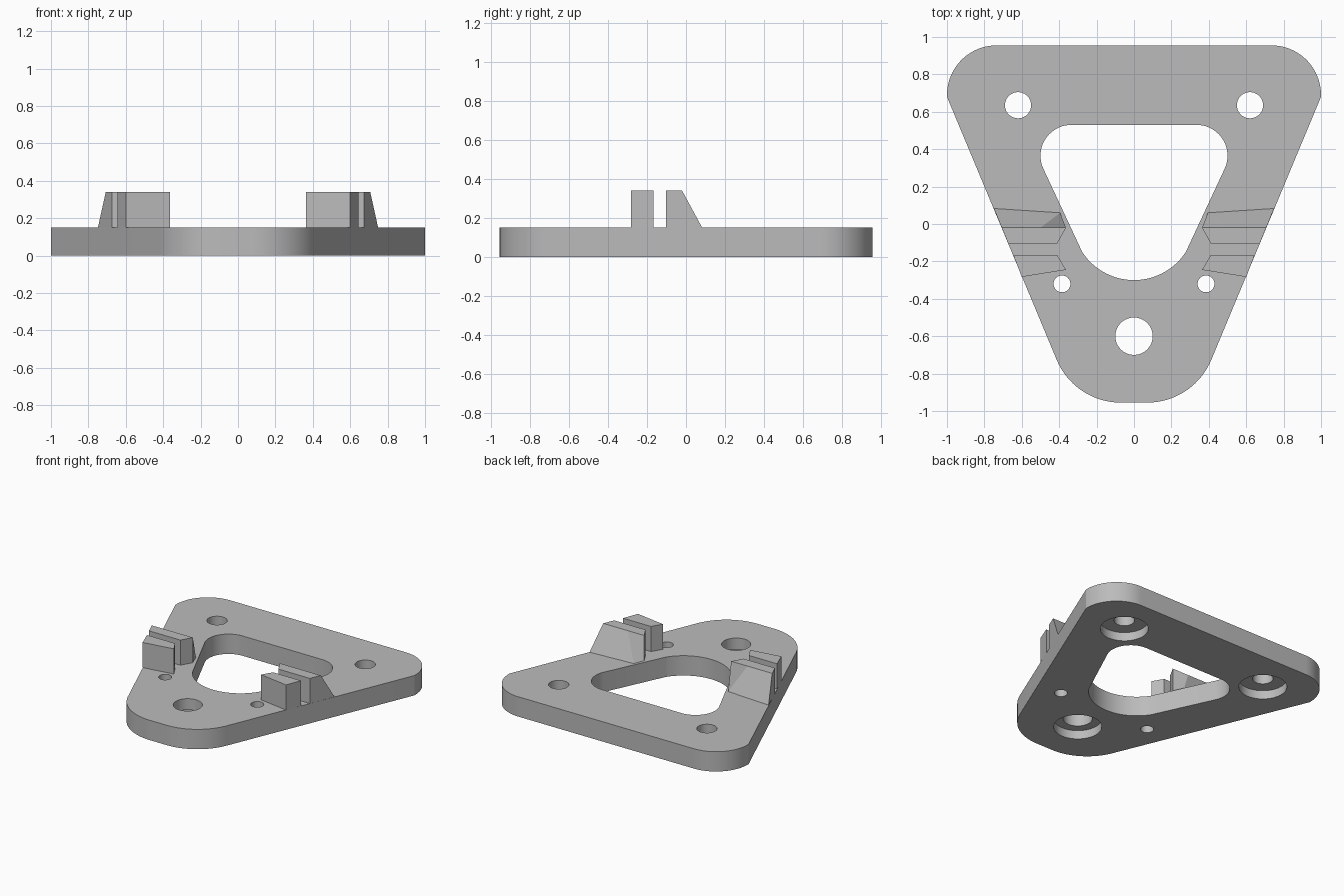
import bpy
import bmesh
from math import cos, sin, radians

if "Cube" in bpy.data.objects:
    bpy.data.objects.remove(bpy.data.objects["Cube"], do_unlink=True)

THICK = 0.15
TOP = 0.34

grey = bpy.data.materials.new("plain grey")
grey.use_nodes = True
colour = (0.5, 0.5, 0.5, 1)
grey.diffuse_color = colour
grey.node_tree.nodes["Principled BSDF"].inputs["Base Color"].default_value = colour


def arc(cx, cy, r, start, end, steps=20):
    """Points along a circular arc, angles in degrees."""
    angles = [radians(start + (end - start) * i / steps) for i in range(steps + 1)]
    return [(cx + r * cos(a), cy + r * sin(a)) for a in angles]


def mirrored(half):
    """Close a right-hand half outline with its mirror image."""
    return half + [(-x, y) for x, y in reversed(half) if abs(x) > 1e-5]


def loft(name, lower, upper, z0, z1):
    """Solid between two outlines with the same number of points."""
    bm = bmesh.new()
    a = [bm.verts.new((x, y, z0)) for x, y in lower]
    b = [bm.verts.new((x, y, z1)) for x, y in upper]
    bm.faces.new(a)
    bm.faces.new(b)
    n = len(a)
    for i in range(n):
        j = (i + 1) % n
        bm.faces.new((a[i], a[j], b[j], b[i]))
    bmesh.ops.recalc_face_normals(bm, faces=bm.faces)
    mesh = bpy.data.meshes.new(name)
    bm.to_mesh(mesh)
    bm.free()
    mesh.materials.append(grey)
    obj = bpy.data.objects.new(name, mesh)
    bpy.context.collection.objects.link(obj)
    return obj


def activate(obj):
    bpy.ops.object.select_all(action="DESELECT")
    obj.select_set(True)
    bpy.context.view_layer.objects.active = obj


def cut(target, outline, z0, z1):
    """Cut a straight-walled pocket or hole out of the target."""
    cutter = loft("cutter", outline, outline, z0, z1)
    cutter.hide_render = True
    mod = target.modifiers.new("cut", "BOOLEAN")
    mod.operation = "DIFFERENCE"
    mod.solver = "EXACT"
    mod.object = cutter
    activate(target)
    bpy.ops.object.modifier_apply(modifier=mod.name)
    bpy.data.objects.remove(cutter, do_unlink=True)


def circle(x, y, r):
    return arc(x, y, r, 0, 360, 40)[:-1]


# Rounded triangular plate
outer = mirrored(arc(0.07, -0.583, 0.372, -90, -22.9)
                 + [(1.0, 0.68)]
                 + arc(0.735, 0.69, 0.265, 0, 90))
plate = loft("base_plate", outer, outer, 0, THICK)

# Central opening
opening = mirrored(arc(0, 0.03, 0.33, -90, -33)
                   + arc(0.335, 0.365, 0.165, -25, 90))
cut(plate, opening, -0.1, 0.3)

# Mounting holes with counterbores underneath
for x, y, r in [(-0.62, 0.635, 0.07), (0.62, 0.635, 0.07), (0, -0.6, 0.1)]:
    cut(plate, circle(x, y, 0.165), -0.1, 0.065)
    cut(plate, circle(x, y, r), -0.1, 0.3)

# Small pin holes
for side in (-1, 1):
    cut(plate, circle(side * 0.385, -0.32, 0.045), -0.1, 0.3)

activate(plate)
bpy.ops.object.shade_smooth_by_angle(angle=radians(20))

# Paired clamp blocks on both edges, with a slot between them
front_block = [(0.6, -0.283), (0.645, -0.167), (0.41, -0.167), (0.364, -0.245)]
rear_foot = [(0.673, -0.103), (0.749, 0.083), (0.395, 0.06),
             (0.364, -0.02), (0.41, -0.103)]
rear_top = [(0.673, -0.103), (0.707, -0.02), (0.5, -0.02),
            (0.364, -0.02), (0.41, -0.103)]
for label, side in (("left", 1), ("right", -1)):
    flip = lambda pts: [(side * x, y) for x, y in pts]
    loft(label + "_front_block", flip(front_block), flip(front_block), THICK, TOP)
    loft(label + "_rear_wedge", flip(rear_foot), flip(rear_top), THICK, TOP)
